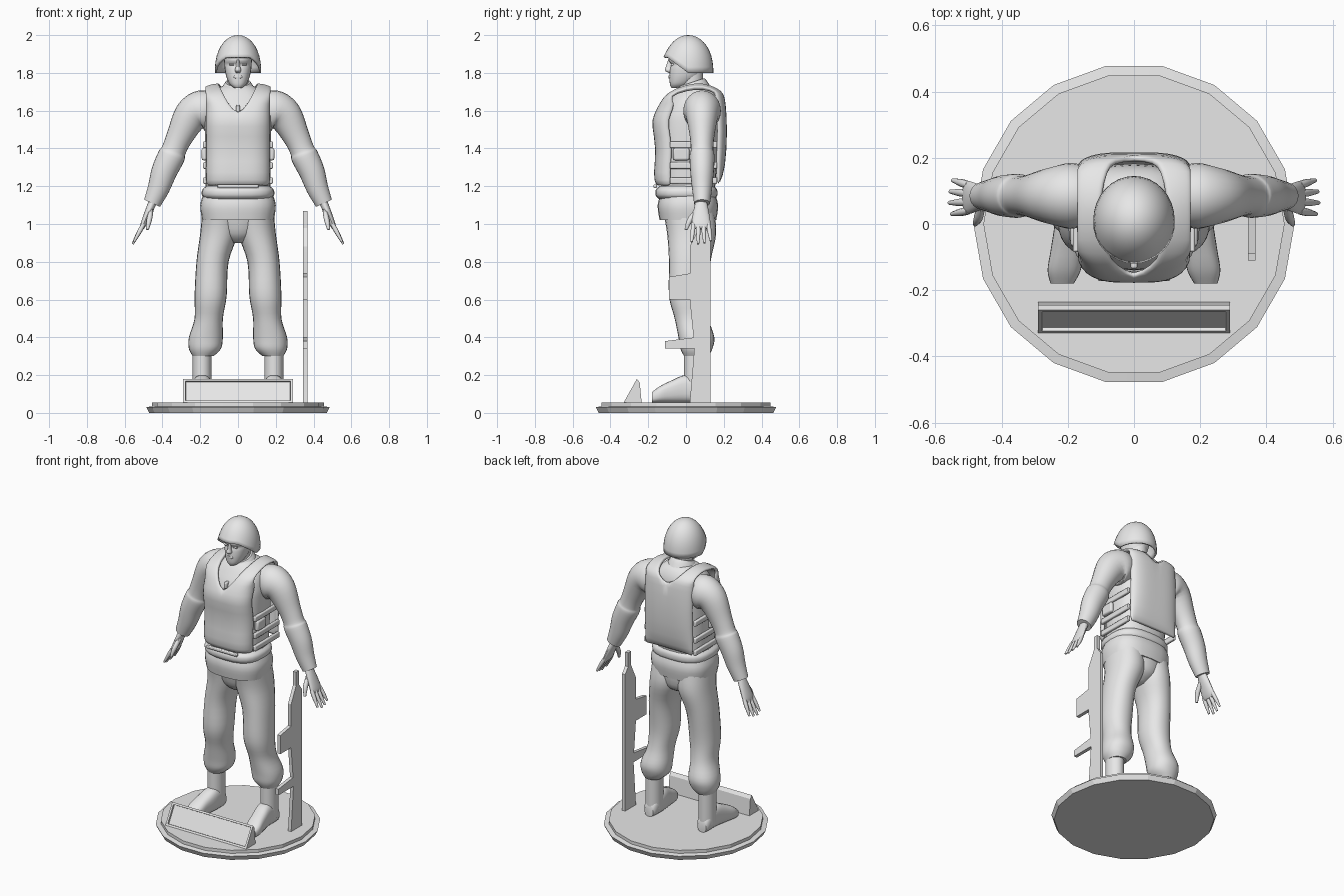
import bpy, bmesh, math
from mathutils import Vector

cube = bpy.data.objects.get("Cube")
if cube:
    bpy.data.objects.remove(cube)

shade = (.8, .8, .8, 1)
grey = bpy.data.materials.new("plain_grey")
grey.use_nodes = True
grey.diffuse_color = shade
grey.node_tree.nodes["Principled BSDF"].inputs["Base Color"].default_value = shade

X, Y, Z = Vector((1, 0, 0)), Vector((0, 1, 0)), Vector((0, 0, 1))
FLOOR = .055  # top of the stand


def finish(name, bm, mirror=False, angle=40, recalc=True):
    if recalc:
        bmesh.ops.recalc_face_normals(bm, faces=bm.faces)
    mesh = bpy.data.meshes.new(name)
    bm.to_mesh(mesh)
    bm.free()
    mesh.materials.append(grey)
    mesh.shade_smooth()
    mesh.set_sharp_from_angle(angle=math.radians(angle))
    ob = bpy.data.objects.new(name, mesh)
    bpy.context.collection.objects.link(ob)
    if mirror:
        ob.modifiers.new("Mirror", "MIRROR")
    return ob


def smooth_path(rows, steps):
    """Catmull-Rom interpolation between rows of numbers."""
    out, last = [], len(rows) - 1
    for i in range(last):
        quad = [rows[max(0, min(last, i + k))] for k in (-1, 0, 1, 2)]
        for s in range(steps):
            t = s / steps
            out.append([b + (c - a) * t / 2 + (a - 2.5 * b + 2 * c - d / 2) * t * t
                        + (3 * (b - c) + d - a) / 2 * t ** 3
                        for a, b, c, d in zip(*quad)])
    return out + [list(rows[last])]


def signed_power(value, exponent):
    return math.copysign(abs(value) ** exponent, value)


def bridge(bm, loops, closed=True):
    """Join neighbouring loops of vertices with quads."""
    count = len(loops[0])
    for low, high in zip(loops, loops[1:]):
        for k in range(count if closed else count - 1):
            nxt = (k + 1) % count
            bm.faces.new((low[k], low[nxt], high[nxt], high[k]))


def loft(name, rings, axes=None, sides=24, steps=4, power=2, mirror=False, angle=40):
    """Skin rings of (x, y, z, half size A, half size B); no axes means follow the path."""
    bm = bmesh.new()
    rows = smooth_path(rings, steps)
    centres = [Vector(row[:3]) for row in rows]
    loops = []
    for i, (centre, row) in enumerate(zip(centres, rows)):
        if axes:
            side, up = axes
        else:
            along = centres[min(i + 1, len(rows) - 1)] - centres[max(i - 1, 0)]
            side = Y.cross(along).normalized()
            up = along.cross(side).normalized()
        loop = []
        for k in range(sides):
            turn = math.tau * k / sides
            a = signed_power(math.cos(turn), 2 / power) * row[-2]
            b = signed_power(math.sin(turn), 2 / power) * row[-1]
            loop.append(bm.verts.new(centre + side * a + up * b))
        loops.append(loop)
    bridge(bm, loops)
    bm.faces.new(loops[0])
    bm.faces.new(loops[-1])
    return finish(name, bm, mirror, angle)


def stack(name, rows, **options):
    """Upright loft from (z, inner x, outer x, front y, back y)."""
    rings = [((inner + outer) / 2, (front + back) / 2, z, (outer - inner) / 2, (back - front) / 2)
             for z, inner, outer, front, back in rows]
    return loft(name, rings, axes=(X, Y), **options)


def trunk(name, rows, **options):
    """Symmetric upright loft from (z, half width, front y, back y)."""
    return stack(name, [(z, -half, half, front, back) for z, half, front, back in rows], **options)


def prism(outline, left, right):
    """Extrude a (y, z) outline along x."""
    bm = bmesh.new()
    face = bm.faces.new([bm.verts.new((left, y, z)) for y, z in outline])
    ext = bmesh.ops.extrude_face_region(bm, geom=[face])
    moved = [v for v in ext["geom"] if isinstance(v, bmesh.types.BMVert)]
    bmesh.ops.translate(bm, vec=X * (right - left), verts=moved)
    bmesh.ops.recalc_face_normals(bm, faces=bm.faces)
    return bm


def box(name, centre, size, mirror=False):
    bm = bmesh.new()
    bmesh.ops.create_cube(bm, size=1)
    for v in bm.verts:
        v.co = Vector(c + s * q for c, s, q in zip(centre, size, v.co))
    bevel = finish(name, bm, mirror).modifiers.new("Bevel", "BEVEL")
    bevel.width, bevel.segments = min(size) * .3, 2


# Stand: an 18-sided stepped disc
loft("round_base", [(0, 0, z, r, r) for r, z in ((.47, 0), (.485, .03), (.455, .035), (.455, FLOOR))],
     axes=(X, Y), sides=18, steps=1, angle=15)

# Blank plaque with a recessed sloping face
bm = prism([(-.33, FLOOR), (-.26, .18), (-.245, .16), (-.235, FLOOR)], -.29, .29)
slope = [f for f in bm.faces if f.normal.y < -.5]
bmesh.ops.inset_region(bm, faces=slope, thickness=.018, depth=0)
bmesh.ops.inset_region(bm, faces=slope, thickness=.001, depth=-.012)
finish("plaque", bm, angle=15)

# Rifle: flat cut-outs standing on the stock
rifle_parts = {
    "rifle_body": [(.02, FLOOR), (.045, .35), (.02, .6), (.02, .88), (.07, .98), (.1, .98),
                   (.13, .94), (.13, FLOOR)],
    "rifle_barrel": [(.07, .97), (.07, 1.07), (.1, 1.07), (.1, .97)],
    "rifle_grip": [(.05, .34), (-.11, .34), (-.11, .38), (.05, .4)],
    "rifle_magazine": [(.03, .6), (-.09, .6), (-.09, .72), (.03, .74)],
}
for part, outline in rifle_parts.items():
    finish(part, prism(outline, .345, .367), angle=15)

# Boots, toes turned slightly out
feet = [(.11, .12, .03), (.08, .17, .045), (0, .2, .05), (-.08, .17, .05), (-.14, .14, .05), (-.18, .11, .035)]
loft("boot_feet", [(.19 - .15 * min(y, 0), y, (FLOOR + top) / 2, half, (top - FLOOR) / 2)
                   for y, top, half in feet], axes=(X, Z), power=2.7, mirror=True)
stack("boot_shafts", [(z, .14, .24, -.01, .11) for z in (.1, .34)], mirror=True)

# Trousers
stack("trouser_legs", [(1.06, 0, .19, -.12, .15), (.95, 0, .2, -.1, .16), (.8, .05, .22, -.09, .13),
                       (.62, .06, .23, -.09, .11), (.5, .08, .23, -.06, .12), (.4, .08, .26, -.04, .15),
                       (.34, .09, .26, -.03, .14), (.3, .13, .24, -.01, .12)], mirror=True, power=2.2)
trunk("pelvis", [(.9, .04, -.04, .07), (.95, .12, -.09, .14), (1.06, .18, -.12, .16)])

# Jacket hem, rolled belt and torso
trunk("jacket_hem", [(1.02, .19, -.14, .16), (1.1, .2, -.15, .17), (1.17, .18, -.13, .15)], power=2.6)
trunk("belt", [(1.13, .17, -.14, .15), (1.15, .19, -.16, .165), (1.18, .19, -.16, .165),
               (1.2, .17, -.14, .15)], power=2.7)
trunk("torso", [(1.15, .17, -.13, .15), (1.5, .175, -.14, .18), (1.6, .17, -.12, .18),
                (1.67, .15, -.08, .17), (1.72, .1, -.04, .14), (1.74, .06, 0, .1)], power=2.6)

# Vest: one ribbon per side, up the chest, over the shoulder and down the back
ribbon = [(0, -.16, 1.2), (0, -.175, 1.26), (0, -.155, 1.4), (0, -.185, 1.53), (0, -.17, 1.58),
          (.05, -.14, 1.64), (.08, -.1, 1.7), (.1, 0, 1.74), (.1, .09, 1.75), (.08, .17, 1.72),
          (.06, .2, 1.69), (0, .21, 1.65), (0, .22, 1.5), (0, .21, 1.3), (0, .18, 1.21)]
bm = bmesh.new()
grid = []
columns = 6
for neck, y, z in ribbon:
    curl = .085 if y < -.12 else -.045 if y > .18 else 0
    drop = .02 if z > 1.68 else 0
    row = []
    for c in range(columns + 1):
        u = c / columns
        x = neck + (.175 - neck) * min(1, u * 1.1)
        row.append(bm.verts.new((x, y + curl * u ** 4, z - drop * u * u)))
    grid.append(row)
bridge(bm, grid, closed=False)
vest = finish("vest", bm, mirror=True, angle=180, recalc=False)
vest.modifiers.new("Thickness", "SOLIDIFY").thickness = .022
vest.modifiers.new("Smooth", "SUBSURF").levels = 1

# Side straps, pouches, front buckle and collar knot
for z in (1.23, 1.31, 1.42):
    box("side_straps", (.175, .04, z), (.02, .25, .035), mirror=True)
box("side_pouches", (.177, -.025, 1.37), (.03, .085, .065), mirror=True)
box("front_buckle", (0, -.163, 1.2), (.22, .018, .02))
box("collar_knot", (0, -.115, 1.61), (.02, .04, .04))

# Sleeves with a fold at the elbow
arm = [(.12, 1.6, .09), (.19, 1.6, .108), (.25, 1.57, .092), (.31, 1.46, .07), (.34, 1.39, .065),
       (.352, 1.36, .072), (.39, 1.28, .068), (.42, 1.19, .058), (.455, 1.11, .046)]
loft("sleeves", [(x, .085, z, r, r * .92) for x, z, r in arm], mirror=True)

# Hands
loft("palms", [(.45, .08, 1.12, .022, .03), (.475, .08, 1.06, .02, .042), (.5, .08, 1, .016, .05),
               (.51, .08, .975, .01, .045)], mirror=True, sides=16)
for i in range(4):
    reach = .1 - .012 * abs(i - 1.3)
    root, tip = .04 + .026 * i, .03 + .034 * i
    loft("fingers", [(.5 + reach * .6 * t, root + (tip - root) * t, 1 - (reach + .01) * t, r, r)
                     for t, r in ((0, .011), (.4, .012), (1, .006))],
         mirror=True, sides=10, steps=3)
loft("thumbs", [(.46, .06, 1.07, .012, .016), (.47, .02, 1.02, .014, .015), (.48, 0, .97, .007, .008)],
     mirror=True, sides=10)

# Neck, collar and head
trunk("neck", [(z, .055, -.03, .09) for z in (1.66, 1.82)])
loft("collar", [(0, .03, z, r, r * 1.1) for z, r in ((1.69, .1), (1.73, .08), (1.75, .066))],
     axes=(X, Vector((0, .93, .3))))
trunk("head", [(1.72, .02, -.076, -.02), (1.74, .044, -.085, .02), (1.78, .062, -.088, .07),
               (1.82, .07, -.085, .09), (1.845, .072, -.08, .1), (1.87, .073, -.092, .105),
               (1.92, .07, -.08, .1)], power=2.3)

# Face
trunk("nose", [(1.87, .008, -.094, -.07), (1.835, .011, -.106, -.07), (1.813, .017, -.111, -.07),
               (1.8, .01, -.092, -.07)], sides=12)
trunk("mouth", [(z, half, -.092, -.07) for z, half in ((1.77, .014), (1.778, .026), (1.785, .02))],
      sides=12)
loft("eyes", [(x, -.073, 1.845, .008, .006) for x in (.02, .044)], axes=(Y, Z), sides=10, mirror=True)

# Helmet: a dome with its edge raised over the face
bm = bmesh.new()
sides, bands = 32, 10
rings = []
for j in range(bands):
    ring = []
    t = math.sin(j / bands * math.pi / 2)
    for i in range(sides):
        turn = math.tau * i / sides
        front = max(0, min(1, -math.sin(turn) / .85))
        lift = .42 * front
        h = lift + (1 - lift) * t
        r = math.sqrt(1 - h ** 2.3) + .06 * front * (1 - t) ** 3
        ring.append(bm.verts.new((.123 * r * math.cos(turn), .012 + .133 * r * math.sin(turn), 1.8 + .2 * h)))
    rings.append(ring)
bridge(bm, rings)
crown = bm.verts.new((0, .012, 2))
for i in range(sides):
    bm.faces.new((rings[-1][i], rings[-1][(i + 1) % sides], crown))
helmet = finish("helmet", bm, angle=60, recalc=False)
helmet.modifiers.new("Thickness", "SOLIDIFY").thickness = .012
